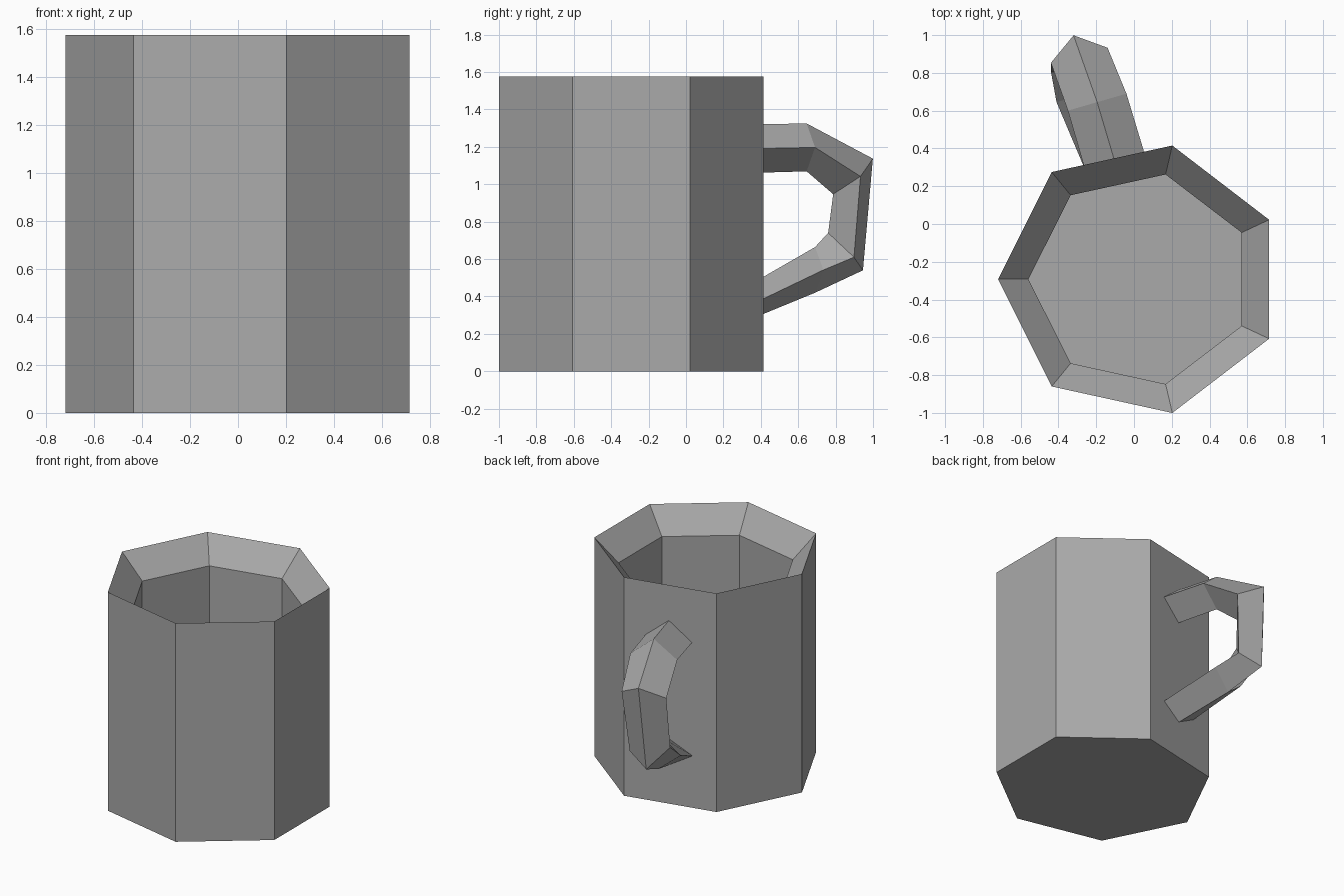
import bpy, bmesh, math
from mathutils import Vector

if "Cube" in bpy.data.objects:
    bpy.data.objects.remove(bpy.data.objects["Cube"])

grey = bpy.data.materials.new("plain grey")
grey.diffuse_color = (0.4, 0.4, 0.4, 1)
grey.use_nodes = True
grey.node_tree.nodes["Principled BSDF"].inputs["Base Color"].default_value = grey.diffuse_color


def loft(name, rings):
    """Bridge equal-length vertex rings and cap both ends."""
    bm = bmesh.new()
    loops = [[bm.verts.new(p) for p in ring] for ring in rings]
    n = len(loops[0])
    for a, b in zip(loops, loops[1:]):
        for i in range(n):
            j = (i + 1) % n
            bm.faces.new((a[i], a[j], b[j], b[i]))
    bm.faces.new(list(reversed(loops[0])))
    bm.faces.new(loops[-1])
    bmesh.ops.recalc_face_normals(bm, faces=bm.faces)
    mesh = bpy.data.meshes.new(name)
    bm.to_mesh(mesh)
    bm.free()
    mesh.materials.append(grey)
    obj = bpy.data.objects.new(name, mesh)
    bpy.context.collection.objects.link(obj)
    return obj


def heptagon(rx, ry, z):
    angles = [math.pi + i * math.tau / 7 for i in range(7)]
    return [(0.035 + rx * math.cos(a), -0.2925 + ry * math.sin(a), z) for a in angles]


# Mug body: outer wall, inward sloping rim, straight inner wall, floor
loft("mug_body", [
    heptagon(0.755, 0.726, 0.0),
    heptagon(0.755, 0.726, 1.575),
    heptagon(0.594, 0.569, 1.405),
    heptagon(0.594, 0.569, 0.15),
])

# Handle: diamond section along a path (centre, sideways half, outward half)
stations = [
    ((-0.10, 0.325, 1.19), (0.16, 0.035, 0), (0, 0, 0.13)),
    ((-0.195, 0.645, 1.197), (0.155, 0.045, 0), (0, 0, 0.128)),
    ((-0.29, 0.893, 1.042), (0.15, 0.04, 0), (-0.03, 0.106, 0.095)),
    ((-0.31, 0.853, 0.64), (0.13, 0.045, -0.03), (-0.035, 0.093, -0.10)),
    ((-0.26, 0.69, 0.542), (0.15, 0.045, 0), (0, 0, -0.122)),
    ((-0.10, 0.325, 0.362), (0.16, 0.035, 0), (0, 0, -0.092)),
]
rings = []
for centre, side, out in stations:
    c, s, o = Vector(centre), Vector(side), Vector(out)
    rings.append([c + o, c + s, c - o, c - s])
loft("mug_handle", rings)
